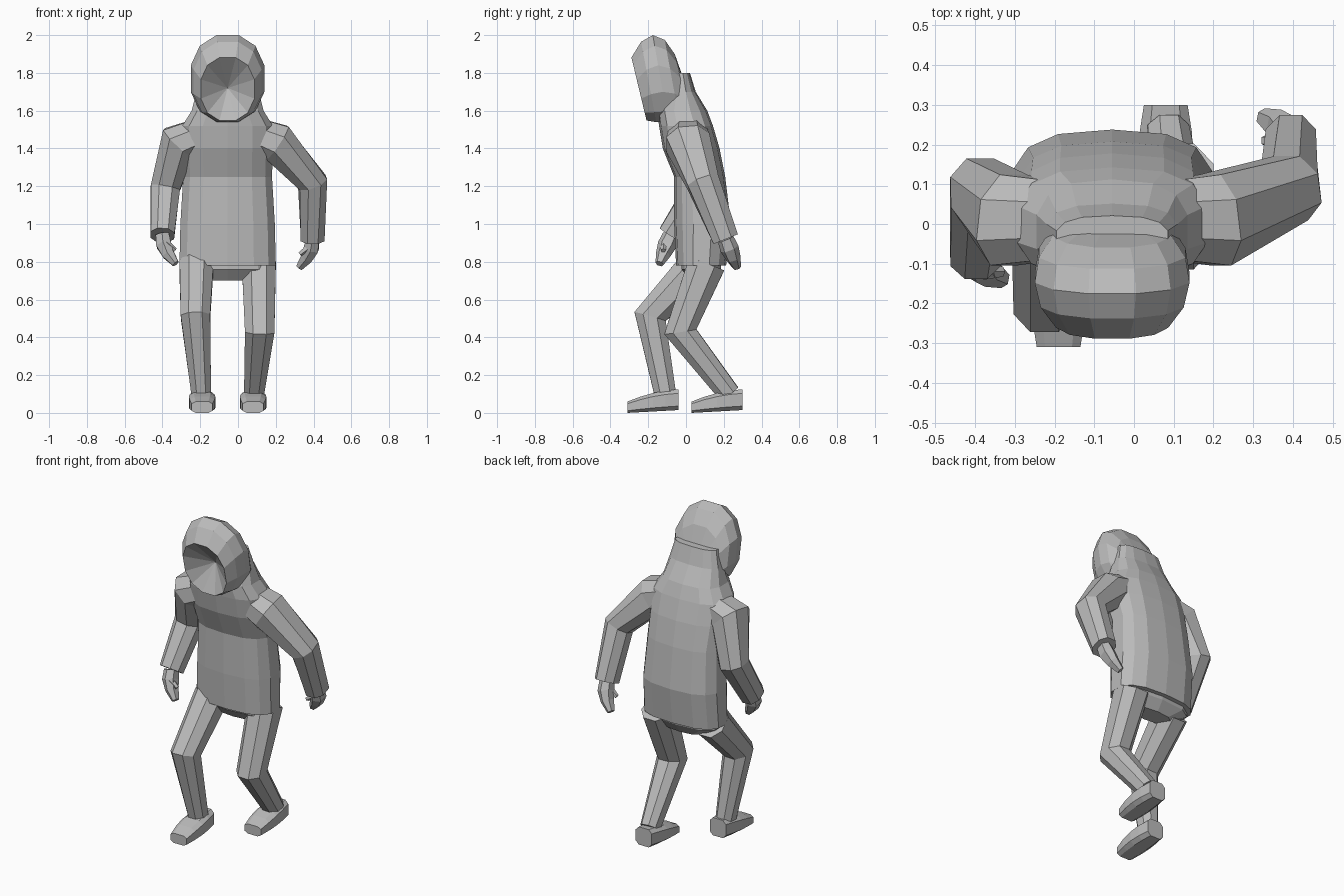
import bpy, bmesh, math
from mathutils import Vector

default_cube = bpy.data.objects.get("Cube")
if default_cube:
    bpy.data.objects.remove(default_cube)

grey = bpy.data.materials.new("plain_grey")
grey.use_nodes = True
grey.diffuse_color = (0.5, 0.5, 0.5, 1)
grey.node_tree.nodes["Principled BSDF"].inputs["Base Color"].default_value = grey.diffuse_color

# The body stands slightly to its right of the origin
MIDDLE = -0.055


def place(side, outward, y, z):
    """Point at a distance outward from the middle of the body."""
    return Vector((MIDDLE + side * outward, y, z))


def signed_power(value, exponent):
    return math.copysign(abs(value) ** exponent, value)


def loft(name, rings, sides=8, roundness=0.9, start_tip=None, end_tip=None):
    """Skin rings of (centre, half axis, half axis); ends close flat or to a tip."""
    bm = bmesh.new()
    loops = []
    fit = math.cos(math.pi / sides) ** roundness
    for centre, across, along in rings:
        loop = []
        for index in range(sides):
            angle = (index + 0.5) * math.tau / sides
            offset = across * signed_power(math.cos(angle), roundness)
            offset += along * signed_power(math.sin(angle), roundness)
            loop.append(bm.verts.new(centre + offset / fit))
        loops.append(loop)
    for lower, upper in zip(loops, loops[1:]):
        for index in range(sides):
            following = (index + 1) % sides
            bm.faces.new((lower[index], lower[following], upper[following], upper[index]))
    for loop, tip in ((loops[0], start_tip), (loops[-1], end_tip)):
        if tip is None:
            bm.faces.new(loop)
        else:
            tip_vertex = bm.verts.new(tip)
            for index in range(sides):
                bm.faces.new((loop[index], loop[(index + 1) % sides], tip_vertex))
    bmesh.ops.recalc_face_normals(bm, faces=bm.faces)
    mesh = bpy.data.meshes.new(name)
    bm.to_mesh(mesh)
    bm.free()
    mesh.materials.append(grey)
    bpy.context.collection.objects.link(bpy.data.objects.new(name, mesh))


def limb(name, points, radii, sides=8):
    """Tube along a bent path, with mitred joints."""
    rings = []
    for index, (centre, radius) in enumerate(zip(points, radii)):
        direction = Vector()
        if index > 0:
            direction += (centre - points[index - 1]).normalized()
        if index < len(points) - 1:
            direction += (points[index + 1] - centre).normalized()
        direction.normalize()
        depth = (Vector((0, 1, 0)) - direction * direction.y).normalized()
        rings.append((centre, depth.cross(direction) * radius, depth * radius * 1.1))
    loft(name, rings, sides)


def stack(name, levels, sides):
    """Level rings of (height, half width, front, back)."""
    rings = []
    for height, half_width, front, back in levels:
        centre = place(0, 0, (front + back) / 2, height)
        rings.append((centre, Vector((half_width, 0, 0)), Vector((0, (back - front) / 2, 0))))
    loft(name, rings, sides, 0.75)


# Hooded top, from hem to neck
stack("torso", [
    (0.78, 0.255, -0.05, 0.21),
    (1, 0.25, -0.06, 0.235),
    (1.25, 0.235, -0.06, 0.205),
    (1.4, 0.24, -0.12, 0.175),
    (1.52, 0.24, -0.14, 0.14),
    (1.6, 0.19, -0.15, 0.11),
    (1.7, 0.165, -0.1, 0.05),
    (1.8, 0.14, -0.09, 0.02)], 14)

# Hood: egg-shaped rings from the opening to the back, with a pit for the face
hood_rings = []
for step in range(6):
    angle = math.radians(42 + 23 * step)
    swell, forward = math.sin(angle) ** 0.8, math.cos(angle)
    centre = place(0, 0, -0.13 - 0.16 * forward, 1.77 - 0.1 * forward ** 2)
    hood_rings.append((centre, Vector((0.195 * swell, 0, 0)), Vector((0, -0.04, 0.23 * swell))))
loft("hood", hood_rings, 12, start_tip=place(0, 0, -0.14, 1.72), end_tip=place(0, 0, 0.03, 1.7))

# Hips of the trousers
stack("hips", [(0.84, 0.23, -0.02, 0.19), (0.76, 0.23, -0.02, 0.18), (0.7, 0.12, 0.03, 0.14)], 10)

# Legs and shoes: hip, knee and ankle as (y, z)
for word, side, hip, knee, ankle in (
        ("left", 1, (0.11, 0.79), (-0.03, 0.43), (0.23, 0.1)),
        ("right", -1, (0.06, 0.78), (-0.19, 0.51), (-0.11, 0.1))):
    path = [place(side, 0.165, *hip), place(side, 0.17, *knee), place(side, 0.14, *ankle)]
    limb(word + "_leg", path, (0.09, 0.078, 0.052))
    heel = ankle[0] + 0.07
    shoe_rings = []
    for step in range(5):
        length = step / 4
        width = 0.055 + 0.015 * math.sin(math.pi * length)
        half_height = 0.055 - 0.025 * length ** 2
        centre = place(side, 0.135, heel - 0.27 * length, half_height + 0.015 * (1 - length))
        shoe_rings.append((centre, Vector((width, 0, 0)), Vector((0, 0, half_height))))
    loft(word + "_shoe", shoe_rings, 8, 0.55)

# Sleeves and hands: elbow and wrist as (outward, y, z)
for word, side, elbow, wrist in (
        ("left", 1, (0.45, 0.09, 1.22), (0.45, 0.21, 0.92)),
        ("right", -1, (0.33, 0.08, 1.19), (0.345, -0.08, 0.94))):
    path = [place(side, 0.1, 0.01, 1.49), place(side, 0.26, 0.01, 1.43),
            place(side, *elbow), place(side, *wrist)]
    limb(word + "_sleeve", path, (0.085, 0.105, 0.078, 0.063))

    # Fingers curl inward from the cuff, with a short thumb in front
    hand_start = path[-1]
    fingers = []
    for step in range(4):
        reach = step / 3
        fingers.append(hand_start + Vector((-side * 0.07 * reach ** 2, side * 0.06 * reach, -0.15 * reach)))
    limb(word + "_hand", fingers, (0.035, 0.04, 0.032, 0.018), 6)
    thumb_root = fingers[1] + Vector((-side * 0.01, -0.02, 0.01))
    limb(word + "_thumb", [thumb_root, thumb_root + Vector((-side * 0.05, 0, -0.04))], (0.016, 0.01), 5)
